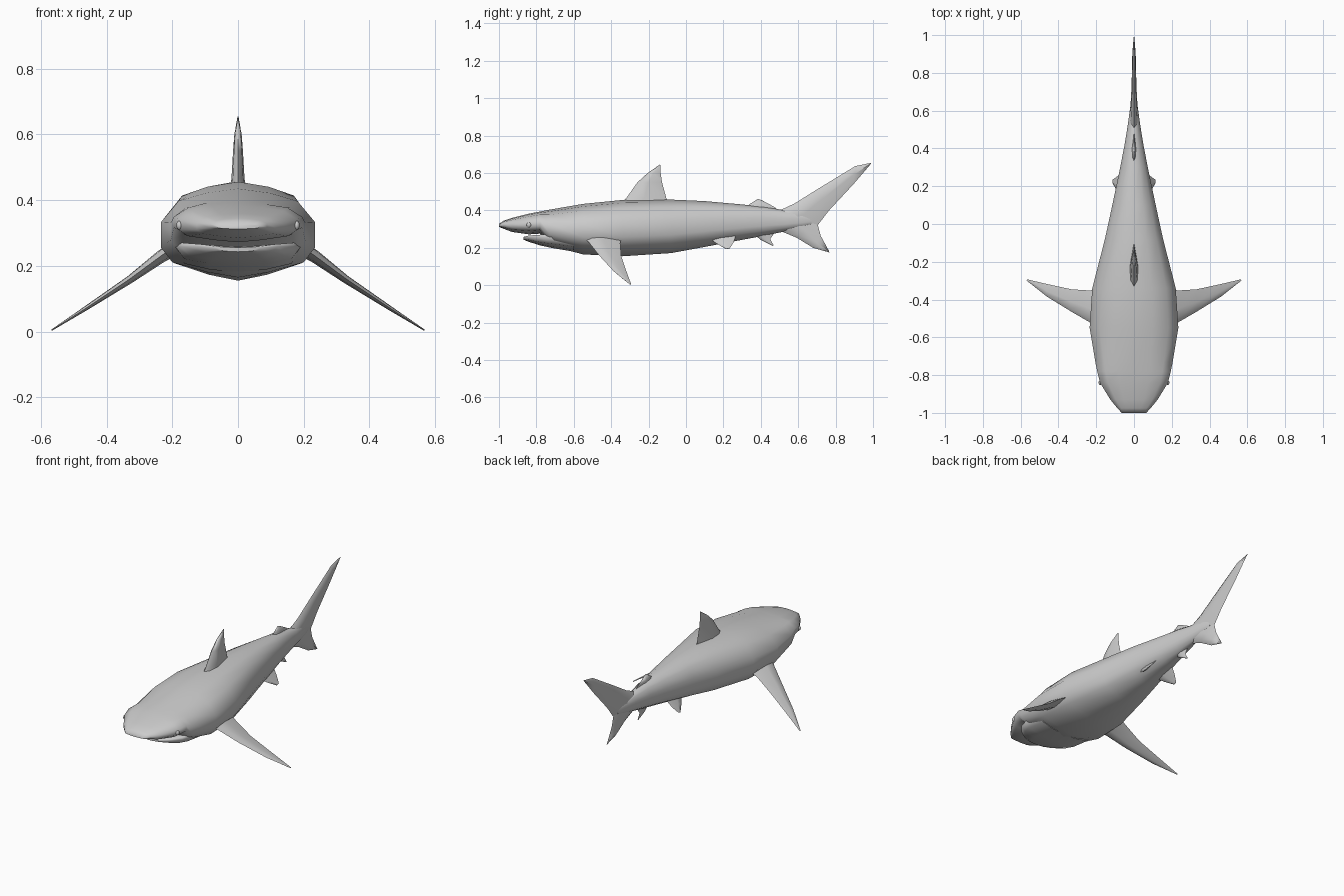
import bpy, bmesh, math
from mathutils import Vector

if "Cube" in bpy.data.objects:
    bpy.data.objects.remove(bpy.data.objects["Cube"], do_unlink=True)

grey = bpy.data.materials.new("shark grey")
grey.use_nodes = True
grey.diffuse_color = (0.6, 0.6, 0.6, 1)
grey.node_tree.nodes["Principled BSDF"].inputs["Base Color"].default_value = (0.6, 0.6, 0.6, 1)


def finish(name, bm, angle):
    """Turn a bmesh into a shaded, coloured object."""
    bmesh.ops.recalc_face_normals(bm, faces=bm.faces)
    mesh = bpy.data.meshes.new(name)
    bm.to_mesh(mesh)
    bm.free()
    mesh.materials.append(grey)
    obj = bpy.data.objects.new(name, mesh)
    bpy.context.collection.objects.link(obj)
    bpy.ops.object.select_all(action='DESELECT')
    obj.select_set(True)
    bpy.context.view_layer.objects.active = obj
    bpy.ops.object.shade_smooth_by_angle(angle=math.radians(angle))
    return obj


def skin(name, rings, angle):
    """Join equal-length rings of points into a closed surface."""
    bm = bmesh.new()
    loops = [[bm.verts.new(p) for p in ring] for ring in rings]
    n = len(loops[0])
    for a, b in zip(loops, loops[1:]):
        for i in range(n):
            j = (i + 1) % n
            bm.faces.new((a[i], a[j], b[j], b[i]))
    bm.faces.new(loops[0])
    bm.faces.new(loops[-1])
    return finish(name, bm, angle)


def hull(name, profile, stations):
    """Loft a mirrored half profile along y; stations are y, half width, top, bottom."""
    full = profile + [(-x, z) for x, z in profile[-2:0:-1]]
    rings = [[(x * w, y, bot + z * (top - bot)) for x, z in full]
             for y, w, top, bot in stations]
    return skin(name, rings, 65)


def fin(name, sections):
    """Loft a thin fin; sections are leading point, trailing point, half thickness."""
    secs = [(Vector(a), Vector(b), t) for a, b, t in sections]
    span = secs[-1][0] - secs[0][0]
    normal = span.cross(secs[0][1] - secs[0][0]).normalized()
    foil = [(0, 0), (0.15, 0.8), (0.45, 1), (1, 0), (0.45, -1), (0.15, -0.8)]
    rings = [[a.lerp(b, u) + normal * t * s for u, s in foil] for a, b, t in secs]
    return skin(name, rings, 75)


def flat_fin(name, sections):
    """Vertical fin on the centre line, given as (y, z) pairs."""
    return fin(name, [((0, *a), (0, *b), t) for a, b, t in sections])


# Body with overhanging snout
hull("body",
     [(0, 1), (0.42, 0.95), (0.77, 0.86), (1, 0.62), (1, 0.34), (0.85, 0.17), (0.4, 0.06), (0, 0)],
     [(-1.0, 0.065, 0.328, 0.312), (-0.975, 0.088, 0.345, 0.302),
      (-0.93, 0.125, 0.36, 0.285), (-0.84, 0.18, 0.383, 0.272),
      (-0.78, 0.195, 0.394, 0.276), (-0.73, 0.205, 0.404, 0.212),
      (-0.55, 0.235, 0.435, 0.165), (-0.34, 0.221, 0.456, 0.155),
      (-0.08, 0.154, 0.458, 0.172), (0.1, 0.115, 0.45, 0.205),
      (0.3, 0.073, 0.432, 0.243), (0.42, 0.05, 0.42, 0.265),
      (0.53, 0.032, 0.4, 0.288), (0.62, 0.02, 0.39, 0.305), (0.67, 0.008, 0.375, 0.32)])

# Lower jaw set back under the snout
hull("lower_jaw",
     [(0, 0.8), (0.5, 0.88), (0.95, 1), (1, 0.8), (0.86, 0.3), (0.45, 0.1), (0, 0)],
     [(-0.868, 0.07, 0.259, 0.243), (-0.84, 0.12, 0.266, 0.232),
      (-0.78, 0.172, 0.27, 0.213), (-0.72, 0.19, 0.272, 0.2),
      (-0.6, 0.19, 0.27, 0.18)])

# Dorsal fins
flat_fin("dorsal_fin", [
    ((-0.36, 0.43), (-0.08, 0.43), 0.026), ((-0.32, 0.465), (-0.105, 0.465), 0.02),
    ((-0.26, 0.55), (-0.128, 0.55), 0.015), ((-0.205, 0.6), (-0.136, 0.605), 0.011),
    ((-0.14, 0.645), (-0.135, 0.64), 0.002)])
flat_fin("rear_dorsal_fin", [
    ((0.31, 0.41), (0.51, 0.39), 0.012), ((0.345, 0.437), (0.47, 0.42), 0.009),
    ((0.385, 0.462), (0.405, 0.455), 0.003)])

# Anal fin
flat_fin("anal_fin", [
    ((0.36, 0.275), (0.48, 0.29), 0.012), ((0.4, 0.243), (0.45, 0.247), 0.008),
    ((0.465, 0.21), (0.468, 0.215), 0.002)])

# Tail with a long upper lobe and a short lower lobe
flat_fin("tail_upper_lobe", [
    ((0.5, 0.4), (0.6, 0.28), 0.024), ((0.58, 0.437), (0.703, 0.32), 0.018),
    ((0.7, 0.512), (0.765, 0.4), 0.013), ((0.905, 0.637), (0.895, 0.54), 0.009),
    ((0.992, 0.655), (0.985, 0.645), 0.002)])
flat_fin("tail_lower_lobe", [
    ((0.5, 0.292), (0.64, 0.41), 0.02), ((0.59, 0.255), (0.703, 0.33), 0.016),
    ((0.68, 0.2), (0.72, 0.265), 0.01), ((0.767, 0.175), (0.765, 0.182), 0.002)])

# Paired fins and eyes
for side, s in (("left", 1), ("right", -1)):
    fin(side + "_pectoral_fin", [
        ((s * 0.17, -0.57, 0.275), (s * 0.16, -0.34, 0.265), 0.024),
        ((s * 0.235, -0.52, 0.23), (s * 0.235, -0.352, 0.225), 0.019),
        ((s * 0.33, -0.465, 0.16), (s * 0.33, -0.346, 0.155), 0.012),
        ((s * 0.46, -0.385, 0.073), (s * 0.46, -0.318, 0.073), 0.007),
        ((s * 0.568, -0.3, 0.004), (s * 0.566, -0.293, 0.005), 0.002)])
    fin(side + "_pelvic_fin", [
        ((s * 0.05, 0.11, 0.26), (s * 0.05, 0.27, 0.275), 0.012),
        ((s * 0.085, 0.165, 0.222), (s * 0.085, 0.255, 0.23), 0.008),
        ((s * 0.113, 0.215, 0.193), (s * 0.113, 0.235, 0.198), 0.002)])
    bm = bmesh.new()
    bmesh.ops.create_uvsphere(bm, u_segments=12, v_segments=8, radius=0.014)
    eye = finish(side + "_eye", bm, 60)
    eye.scale = (0.7, 0.9, 1)
    eye.location = (s * 0.178, -0.84, 0.323)
